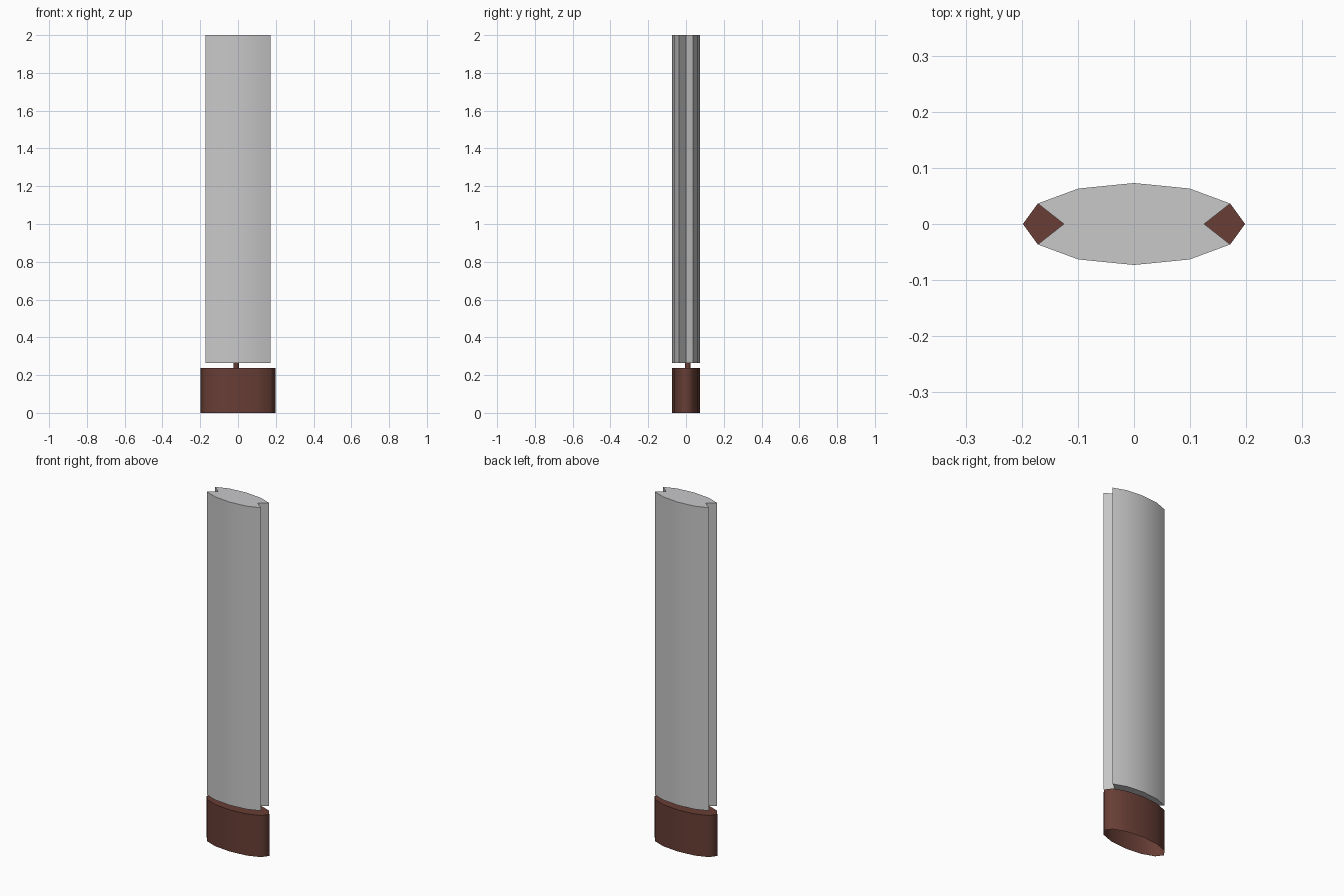
import bpy, bmesh, math

if "Cube" in bpy.data.objects:
    bpy.data.objects.remove(bpy.data.objects["Cube"])

RX, RY = 0.198, 0.073      # half width and half depth of the oval
BASE_TOP, BODY_LOW, TOP = 0.238, 0.265, 2.0


def material(name, rgb):
    m = bpy.data.materials.new(name)
    m.diffuse_color = (*rgb, 1)
    m.use_nodes = True
    m.node_tree.nodes["Principled BSDF"].inputs["Base Color"].default_value = m.diffuse_color
    return m


def oval(rx, ry, sides=12, tip=None):
    """Oval outline; tip moves the two end points inward to form notches."""
    pts = []
    for i in range(sides):
        a = 2 * math.pi * i / sides
        x = rx * math.cos(a)
        if tip and i % (sides // 2) == 0:
            x = math.copysign(tip, x)
        pts.append((x, ry * math.sin(a)))
    return pts


def prism(name, outline, z0, z1, mat, angle, centre=(0, 0), bottom=True, top=True):
    bm = bmesh.new()
    low, high = [[bm.verts.new((x + centre[0], y + centre[1], z)) for x, y in outline]
                 for z in (z0, z1)]
    n = len(outline)
    for i in range(n):
        j = (i + 1) % n
        bm.faces.new((low[i], low[j], high[j], high[i]))
    if bottom:
        bm.faces.new(low[::-1])
    if top:
        bm.faces.new(high)
    mesh = bpy.data.meshes.new(name)
    bm.to_mesh(mesh)
    bm.free()
    mesh.materials.append(mat)
    ob = bpy.data.objects.new(name, mesh)
    bpy.context.collection.objects.link(ob)
    bpy.ops.object.select_all(action='DESELECT')
    ob.select_set(True)
    bpy.context.view_layer.objects.active = ob
    bpy.ops.object.shade_smooth_by_angle(angle=math.radians(angle))
    return ob


brown = material("dark_red_brown", (0.138, 0.048, 0.036))
grey = material("light_grey", (0.58, 0.58, 0.59))

# Oval base, open underneath
prism("base", oval(RX, RY), 0, BASE_TOP, brown, 80, bottom=False)
# Small off-centre peg carrying the body
prism("peg", oval(0.014, 0.014), BASE_TOP, BODY_LOW + 0.005, brown, 40, centre=(-0.009, 0.009))
# Tall body with a V notch along each narrow side
prism("body", oval(RX, RY, tip=0.125), BODY_LOW, TOP, grey, 40)
